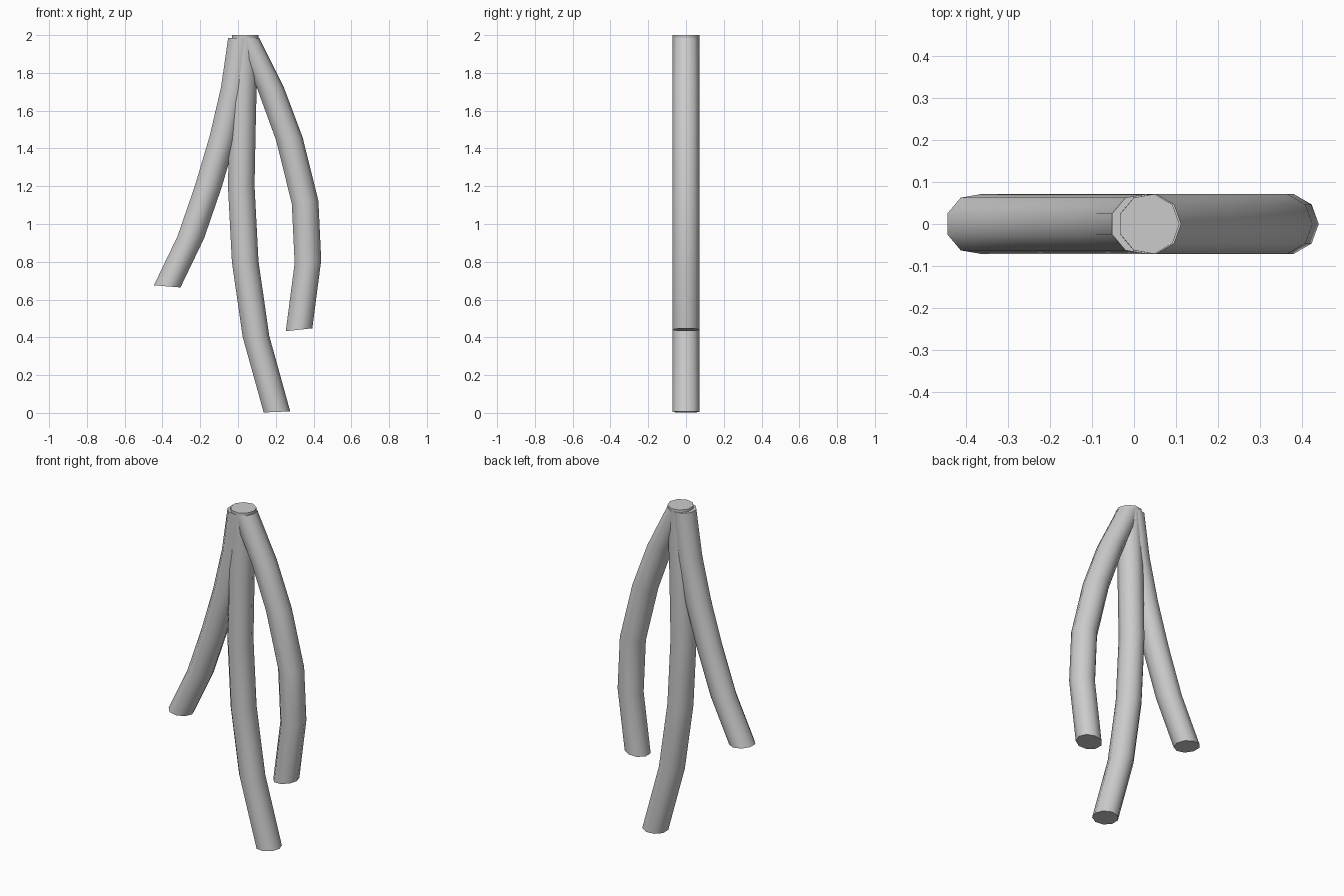
import bpy, bmesh, math

if "Cube" in bpy.data.objects:
    bpy.data.objects.remove(bpy.data.objects["Cube"])

SIDES = 9
RADIUS = 0.0725


def strand(name, path, end_slope):
    """Low-poly tube: near-level rings along an x-z path, tilting towards the tip."""
    bm = bmesh.new()
    rings = []
    for k, (cx, cz) in enumerate(path):
        slope = end_slope * min(1, k / 2)
        ring = []
        for i in range(SIDES):
            a = 2 * math.pi * i / SIDES
            dx = RADIUS * math.cos(a)
            ring.append(bm.verts.new((cx - 0.002 + dx, RADIUS * math.sin(a), cz + slope * dx)))
        rings.append(ring)
    for upper, lower in zip(rings, rings[1:]):
        for i in range(SIDES):
            j = (i + 1) % SIDES
            bm.faces.new((upper[i], lower[i], lower[j], upper[j]))
    bm.faces.new(rings[0])
    bm.faces.new(rings[-1][::-1])
    bmesh.ops.recalc_face_normals(bm, faces=bm.faces)
    mesh = bpy.data.meshes.new(name)
    bm.to_mesh(mesh)
    bm.free()
    obj = bpy.data.objects.new(name, mesh)
    bpy.context.collection.objects.link(obj)
    bpy.ops.object.select_all(action='DESELECT')
    obj.select_set(True)
    bpy.context.view_layer.objects.active = obj
    bpy.ops.object.shade_smooth_by_angle(angle=math.radians(45))


# Three strands hanging from a shared top
strand("left_strand", [(0.018, 1.985), (-0.02, 1.72), (-0.08, 1.46),
                       (-0.157, 1.2), (-0.25, 0.93), (-0.375, 0.67)], -0.08)
strand("middle_strand", [(0.038, 2.0), (0.025, 1.6), (0.017, 1.2),
                         (0.038, 0.8), (0.095, 0.405), (0.206, 0.005)], 0.04)
strand("right_strand", [(0.042, 1.985), (0.172, 1.72), (0.272, 1.45),
                        (0.355, 1.115), (0.37, 0.8), (0.323, 0.44)], 0.11)
